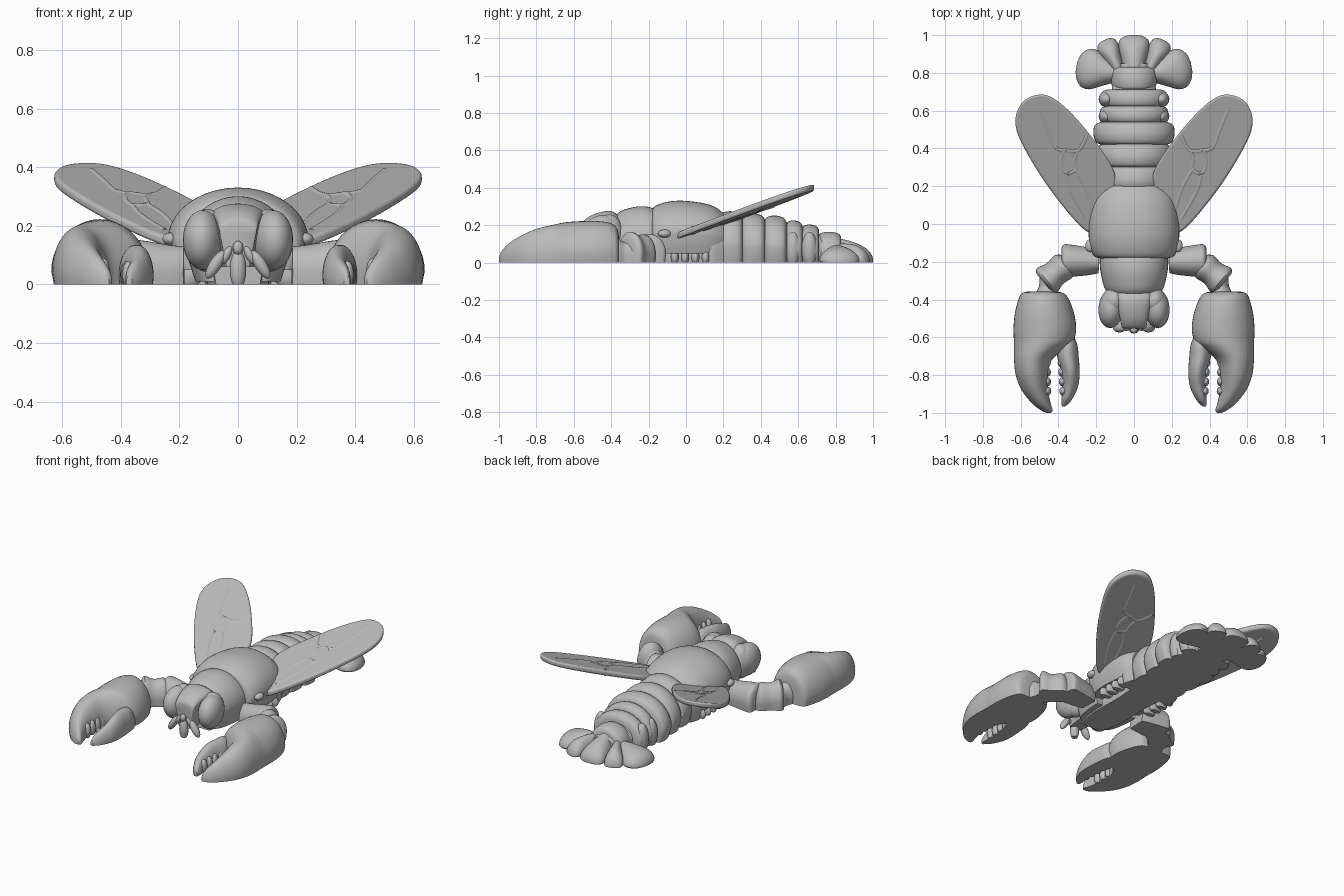
import bpy, bmesh, math
from mathutils import Matrix, Vector, Euler

cube = bpy.data.objects.get("Cube")
if cube:
    bpy.data.objects.remove(cube, do_unlink=True)

grey = bpy.data.materials.new("clay_grey")
grey.use_nodes = True
colour = (0.5, 0.5, 0.5, 1)
grey.diffuse_color = colour
grey.node_tree.nodes["Principled BSDF"].inputs["Base Color"].default_value = colour
parts = []


def finish(name, bm, mirror):
    bmesh.ops.recalc_face_normals(bm, faces=bm.faces)
    mesh = bpy.data.meshes.new(name)
    bm.to_mesh(mesh)
    bm.free()
    mesh.materials.append(grey)
    ob = bpy.data.objects.new(name, mesh)
    bpy.context.collection.objects.link(ob)
    if mirror:
        ob.modifiers.new("mirror", "MIRROR").use_mirror_merge = False
    parts.append(ob)
    return ob


def smooth_path(pts, steps=4, closed=False):
    """Catmull-Rom resampling of tuples of any length."""
    n, out = len(pts), []
    for i in range(n if closed else n - 1):
        if closed:
            a, b, c, d = (pts[(i + k) % n] for k in (-1, 0, 1, 2))
        else:
            a, b, c, d = (pts[min(max(i + k, 0), n - 1)] for k in (-1, 0, 1, 2))
        for s in range(steps):
            t = s / steps
            out.append(tuple(q + t / 2 * (r - p + t * (2 * p - 5 * q + 4 * r - u + t * (3 * (q - r) + u - p)))
                             for p, q, r, u in zip(a, b, c, d)))
    return out if closed else out + [pts[-1]]


def loft(name, stations, z0=0.0, shoulder=0.3, taper=0.94, at=(0, 0), angle=0, mirror=False):
    """Flat-bottomed domed sections (along, centre, half width, top) joined along y."""
    bm, rings, arc = bmesh.new(), [], 20
    place = Matrix.Translation((*at, 0)) @ Matrix.Rotation(math.radians(angle), 4, "Z")
    for y, cx, w, h in smooth_path(stations):
        zs = z0 + shoulder * (h - z0)
        pts = [(w * taper, z0)]
        pts += [(w * math.cos(math.pi * k / arc), zs + (h - zs) * math.sin(math.pi * k / arc)) for k in range(arc + 1)]
        pts.append((-w * taper, z0))
        rings.append([bm.verts.new(place @ Vector((cx + x, y, z))) for x, z in pts])
    for r, s in zip(rings, rings[1:]):
        for k in range(len(r)):
            j = (k + 1) % len(r)
            bm.faces.new((r[k], r[j], s[j], s[k]))
    bm.faces.new(rings[0])
    bm.faces.new(rings[-1])
    return finish(name, bm, mirror)


def blob(name, centre, radii, rot=(0, 0, 0), mirror=False):
    """Ellipsoid cut flat where it meets the ground."""
    bm = bmesh.new()
    turn = Euler([math.radians(a) for a in rot]).to_matrix().to_4x4()
    bmesh.ops.create_uvsphere(bm, u_segments=28, v_segments=18, radius=1,
                              matrix=Matrix.Translation(centre) @ turn @ Matrix.Diagonal((*radii, 1)))
    if min(v.co.z for v in bm.verts) < 0:
        cut = bmesh.ops.bisect_plane(bm, geom=bm.verts[:] + bm.edges[:] + bm.faces[:],
                                     plane_co=(0, 0, 0), plane_no=(0, 0, 1), clear_inner=True)
        bmesh.ops.edgeloop_fill(bm, edges=[e for e in cut["geom_cut"] if isinstance(e, bmesh.types.BMEdge)])
    return finish(name, bm, mirror)


# Thorax, collar and belly
loft("thorax", [(-.182, 0, .18, .28), (-.165, 0, .215, .303), (-.1, 0, .236, .325), (-.02, 0, .241, .331),
                (.08, 0, .232, .32), (.15, 0, .212, .3), (.2, 0, .18, .265)], z0=.05, shoulder=.35, taper=.86)
loft("belly", [(-.4, 0, .08, .1), (-.25, 0, .11, .12), (0, 0, .11, .12), (.2, 0, .13, .15)])
loft("thorax_rear", [(.1, 0, .18, .2), (.14, 0, .2, .25), (.2, 0, .18, .26)])
loft("collar", [(-.385, 0, .1, .22), (-.375, 0, .13, .25), (-.34, 0, .156, .28),
                (-.26, 0, .176, .3), (-.2, 0, .182, .298), (-.165, 0, .18, .285)], z0=.01, shoulder=.4, taper=.8)
blob("wing_hinge", (.23, -.115, .155), (.028, .035, .022), mirror=True)
for i in range(4):
    blob("folded_leg_%d" % i, (.165, -.06 + .055 * i, .03), (.05, .022, .04), (0, 25, 0), True)

# Head with bulging eyes and mouthparts
loft("head", [(-.553, 0, .058, .2), (-.545, 0, .066, .225), (-.5, 0, .074, .256), (-.43, 0, .086, .275),
              (-.385, 0, .09, .27), (-.35, 0, .09, .24)], z0=.06, shoulder=.82, taper=.6)
blob("eye", (.12, -.445, .152), (.068, .106, .102), (0, 0, 6), True)
blob("eye_socket", (.105, -.41, .15), (.068, .075, .108), mirror=True)
blob("proboscis", (0, -.553, .05), (.028, .027, .066))
blob("proboscis_tip", (0, -.562, .125), (.018, .018, .024))
blob("palp", (.077, -.55, .068), (.021, .024, .055), (0, -32, 0), True)
blob("inner_palp", (.04, -.548, .1), (.015, .018, .035), (0, -28, 0), True)

# Overlapping abdomen plates, shrinking backwards, parted by grooves
loft("abdomen_core", [(.15, 0, .14, .23), (.45, 0, .155, .205), (.7, 0, .12, .155), (.85, 0, .08, .11)], z0=.03)
plates = [(.18, .305, .19, .275), (.30, .425, .2, .264), (.42, .54, .215, .252),
          (.535, .625, .18, .226), (.62, .712, .175, .204), (.71, .83, .122, .165)]
for i, (a, b, w, h) in enumerate(plates):
    d = b - a
    loft("abdomen_plate_%d" % i, [(a, 0, w * .8, h * .86), (a + .1 * d, 0, w * .93, h * .96), (a + .45 * d, 0, w, h),
                                  (a + .85 * d, 0, w * .97, h * .95), (b, 0, w * .82, h * .84)], taper=.88)
for y in (.57, .66):
    blob("plate_flap", (.145, y, .07), (.042, .042, .095), mirror=True)

# Tail fan of broad overlapping lobes
loft("tail_centre", [(.78, 0, .075, .13), (.84, 0, .066, .125), (.92, 0, .08, .1),
                     (.97, 0, .078, .07), (.993, 0, .05, .04), (1, 0, .02, .02)], shoulder=.1)
loft("tail_inner_lobe", [(0, 0, .035, .1), (.08, 0, .045, .1), (.14, 0, .057, .085), (.178, 0, .048, .052),
                         (.192, 0, .02, .02)], shoulder=.1, at=(.075, .8), angle=-25, mirror=True)
loft("tail_outer_lobe", [(0, 0, .045, .09), (.06, 0, .073, .095), (.13, 0, .106, .085), (.175, 0, .1, .07),
                         (.205, 0, .068, .045), (.218, 0, .025, .02)], shoulder=.1, at=(.09, .795), angle=-80, mirror=True)

# Jointed arms
loft("upper_arm", [(0, 0, .06, .13), (.05, 0, .072, .135), (.14, 0, .084, .15), (.185, 0, .086, .15), (.2, 0, .07, .12)],
     at=(.185, -.2), angle=-88, mirror=True)
loft("forearm", [(0, 0, .055, .12), (.03, 0, .075, .15), (.09, 0, .07, .145), (.145, 0, .083, .165), (.165, 0, .062, .13)],
     at=(.35, -.205), angle=-130, mirror=True)
loft("wrist", [(0, 0, .05, .11), (.05, 0, .046, .11), (.08, 0, .055, .13), (.12, 0, .055, .13)],
     at=(.45, -.285), angle=-172, mirror=True)

# Claws: broad palm running into the fixed finger, hinged thumb, teeth
loft("claw", [(-.358, .485, .08, .13), (-.368, .482, .113, .18), (-.4, .478, .134, .21), (-.47, .474, .156, .222),
              (-.55, .472, .166, .222), (-.62, .478, .158, .218), (-.66, .5, .136, .213), (-.72, .535, .1, .2),
              (-.8, .54, .086, .18), (-.88, .525, .07, .145), (-.95, .49, .049, .1), (-.985, .463, .032, .062),
              (-1, .452, .012, .03)], shoulder=.2, mirror=True)
loft("claw_thumb", [(-.59, .35, .03, .1), (-.64, .35, .05, .13), (-.7, .35, .057, .135), (-.78, .337, .049, .13),
                    (-.86, .338, .042, .1), (-.93, .357, .028, .07), (-.965, .372, .01, .03)],
     shoulder=.2, mirror=True)
for i in range(4):
    y = -.735 - .05 * i
    blob("finger_tooth", (.463 - .001 * i, y, .04), (.022, .024, .05), mirror=True)
    blob("thumb_tooth", (.384 - .003 * i, y, .035), (.02, .024, .045), mirror=True)

# Raised wings
outline = [(.23, -.05), (.15, .08), (.098, .2), (.125, .32), (.28, .53), (.41, .655),
           (.5, .685), (.59, .645), (.628, .54), (.58, .4), (.42, .15)]


def wing_z(x, y):
    return .166 + .33 * y + .06 * (x - .35)


bm = bmesh.new()
loop = smooth_path(outline, 5, True)
bottom = bm.faces.new([bm.verts.new((x, y, wing_z(x, y) - .017)) for x, y in loop])
top = bmesh.ops.extrude_face_region(bm, geom=[bottom], use_keep_orig=True)
bmesh.ops.translate(bm, vec=(0, 0, .034), verts=[v for v in top["geom"] if isinstance(v, bmesh.types.BMVert)])
wing = finish("wing", bm, True)
bevel = wing.modifiers.new("rounded_rim", "BEVEL")
bevel.width, bevel.segments = .011, 3

# Wing veins, low ridges on both wing faces
veins = [[(.5, .61), (.455, .5), (.42, .41), (.37, .39)],
         [(.25, .47), (.285, .4), (.33, .385), (.37, .39), (.385, .33), (.36, .27), (.31, .29), (.315, .34), (.3, .39)],
         [(.36, .27), (.33, .17), (.25, .03)], [(.31, .29), (.25, .18), (.21, .04)]]
for i, vein in enumerate(veins):
    for side in (-1, 1):
        bm, rings = bmesh.new(), []
        path = smooth_path(vein)
        for k, (x, y) in enumerate(path):
            p, q = path[max(k - 1, 0)], path[min(k + 1, len(path) - 1)]
            across = Vector((p[1] - q[1], q[0] - p[0])).normalized() * .012
            z = wing_z(x, y) + side * .014
            rings.append([bm.verts.new((x + f * across.x, y + f * across.y, z + g * side))
                          for f, g in ((-1, 0), (-.3, .007), (.3, .007), (1, 0))])
        for r, s in zip(rings, rings[1:]):
            for k in range(4):
                bm.faces.new((r[k], r[(k + 1) % 4], s[(k + 1) % 4], s[k]))
        bm.faces.new(rings[0])
        bm.faces.new(rings[-1])
        finish("wing_vein_%d" % i, bm, True)

# Smooth shading that keeps rims and flat bases crisp
bpy.ops.object.select_all(action="DESELECT")
for ob in parts:
    ob.select_set(True)
bpy.context.view_layer.objects.active = parts[0]
bpy.ops.object.shade_smooth_by_angle(angle=math.radians(40))
